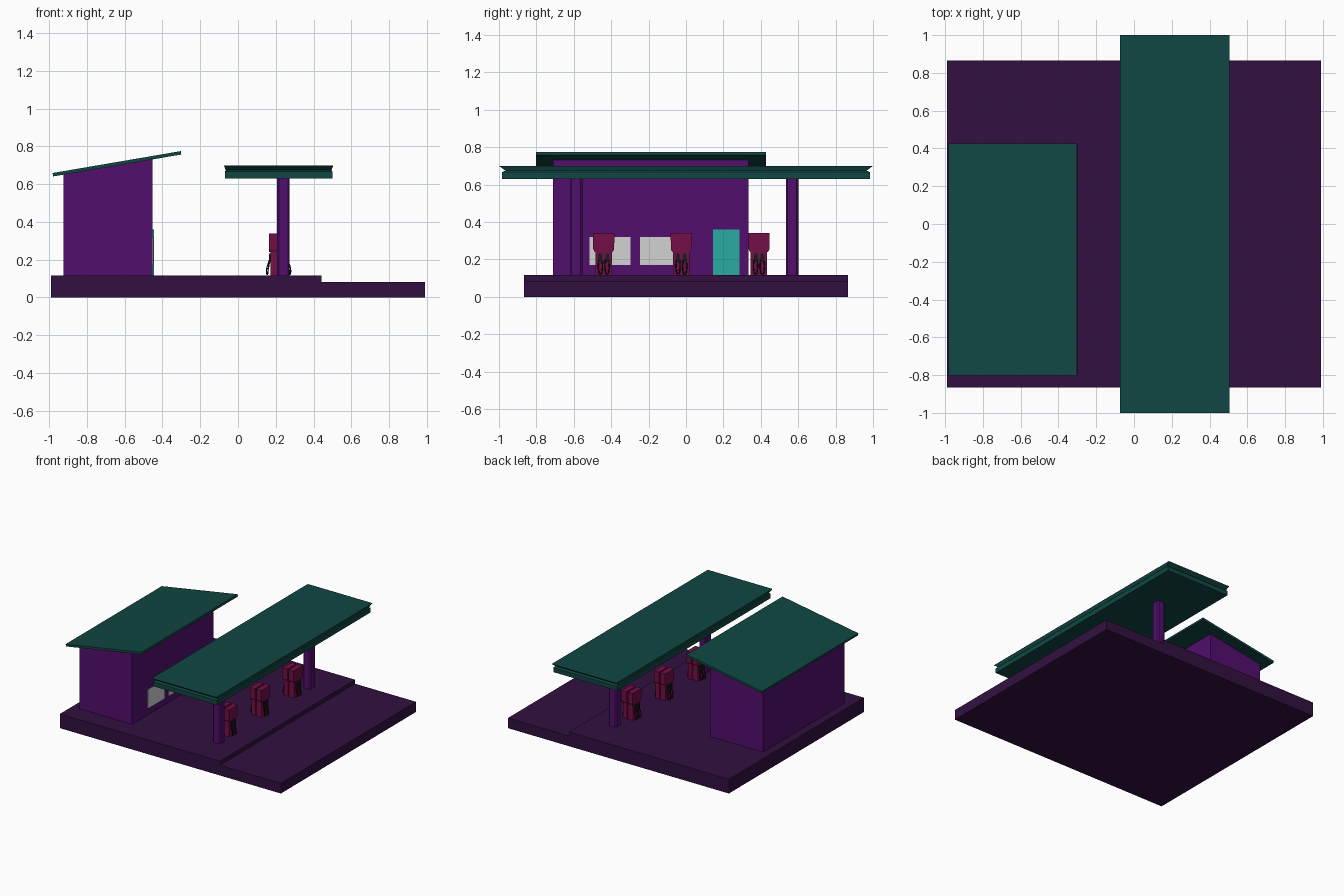
import bpy, bmesh

if "Cube" in bpy.data.objects:
    bpy.data.objects.remove(bpy.data.objects["Cube"])

def mat(name, r, g, b):
    m = bpy.data.materials.new(name)
    m.diffuse_color = (r, g, b, 1)
    m.use_nodes = True
    m.node_tree.nodes["Principled BSDF"].inputs["Base Color"].default_value = m.diffuse_color
    return m

BASE = mat("dark_plum", 0.032, 0.005, 0.051)
WALL = mat("purple", 0.085, 0.0044, 0.155)
ROOF = mat("dark_teal", 0.0052, 0.063, 0.055)
GLASS = mat("light_grey", 0.65, 0.65, 0.65)
DOOR = mat("bright_teal", 0.021, 0.41, 0.36)
PUMP = mat("crimson", 0.175, 0.0044, 0.063)
HOSE = mat("near_black", 0.006, 0.012, 0.011)

def finish(name, bm, material):
    bmesh.ops.recalc_face_normals(bm, faces=bm.faces)
    me = bpy.data.meshes.new(name)
    bm.to_mesh(me)
    bm.free()
    me.materials.append(material)
    ob = bpy.data.objects.new(name, me)
    bpy.context.collection.objects.link(ob)
    return ob

def loft(name, rings, material):
    """Closed solid through rings of equal point count."""
    bm = bmesh.new()
    vs = [[bm.verts.new(p) for p in r] for r in rings]
    n = len(vs[0])
    for a, b in zip(vs, vs[1:]):
        for i in range(n):
            bm.faces.new((a[i], a[(i + 1) % n], b[(i + 1) % n], b[i]))
    bm.faces.new(vs[0][::-1])
    bm.faces.new(vs[-1])
    return finish(name, bm, material)

def rect(x0, x1, y0, y1, z):
    return [(x0, y0, z), (x1, y0, z), (x1, y1, z), (x0, y1, z)]

def box(name, x0, x1, y0, y1, z0, z1, material):
    return loft(name, [rect(x0, x1, y0, y1, z0), rect(x0, x1, y0, y1, z1)], material)

def extrude_y(name, profile, y0, y1, material):
    return loft(name, [[(x, y, z) for x, z in profile] for y in (y0, y1)], material)

# Ground slab with a step down to the road
extrude_y("forecourt", [(-0.99, 0), (0.99, 0), (0.99, 0.082), (0.443, 0.082),
                        (0.443, 0.115), (-0.99, 0.115)], -0.865, 0.865, BASE)

# Shop with a sloping roof
extrude_y("shop_walls", [(-0.925, 0.11), (-0.452, 0.11), (-0.452, 0.735), (-0.925, 0.655)],
          -0.71, 0.335, WALL)
extrude_y("shop_roof", [(-0.979, 0.641), (-0.300, 0.757), (-0.303, 0.775), (-0.982, 0.659)],
          -0.803, 0.427, ROOF)
for i, y in enumerate((-0.515, -0.245)):
    box(f"window_{i + 1}", -0.455, -0.448, y, y + 0.217, 0.17, 0.32, GLASS)
box("shop_door", -0.454, -0.446, 0.145, 0.285, 0.115, 0.36, DOOR)

# Canopy: a band with a groove and a flared top
CX = 0.215
loft("canopy", [rect(CX - 0.29 * s, CX + 0.29 * s, -s, s, z)
                for s, z in ((0.983, 0.63), (0.983, 0.667), (0.965, 0.674), (1.0, 0.70))], ROOF)

# Canopy columns with chamfered corners
for i, y in enumerate((-0.587, 0.568)):
    a, b = 0.034, 0.024
    oct_pts = [(-b, -a), (b, -a), (a, -b), (a, b), (b, a), (-b, a), (-a, b), (-a, -b)]
    loft(f"column_{i + 1}", [[(0.24 + u, y + v, z) for u, v in oct_pts]
                             for z in (0.11, 0.632)], WALL)

def hose(name, points):
    cu = bpy.data.curves.new(name, "CURVE")
    cu.dimensions = "3D"
    cu.bevel_depth = 0.0035
    cu.bevel_resolution = 1
    cu.resolution_u = 4
    cu.use_fill_caps = True
    sp = cu.splines.new("BEZIER")
    sp.bezier_points.add(len(points) - 1)
    for bp, p in zip(sp.bezier_points, points):
        bp.co = p
        bp.handle_left_type = bp.handle_right_type = "AUTO"
    cu.materials.append(HOSE)
    bpy.context.collection.objects.link(bpy.data.objects.new(name, cu))

# Fuel pumps: core, two-sided cabinets, heads, nozzles and hoses
for i, y in enumerate((-0.44, -0.025, 0.39)):
    p = f"pump_{i + 1}"
    box(p + "_core", CX - 0.02, CX + 0.02, y - 0.036, y + 0.036, 0.11, 0.33, PUMP)
    for side, s in (("right", 1), ("left", -1)):
        def X(d):
            return CX + s * d
        box(f"{p}_{side}_cabinet", X(0.008), X(0.044), y - 0.044, y + 0.044, 0.11, 0.25, PUMP)
        loft(f"{p}_{side}_head", [rect(X(0.006), X(0.05), y - w, y + w, z)
                                  for w, z in ((0.048, 0.24), (0.056, 0.255), (0.057, 0.34))], PUMP)
        for j, t in enumerate((-0.018, 0.018)):
            c = y + t
            box(f"{p}_{side}_nozzle_{j + 1}", X(0.042), X(0.052), c - 0.009, c + 0.009,
                0.185, 0.232, HOSE)
            hose(f"{p}_{side}_hose_{j + 1}",
                 [(X(0.048), c - 0.009, 0.20), (X(0.064), c - 0.010, 0.145),
                  (X(0.060), c, 0.121), (X(0.056), c + 0.010, 0.145),
                  (X(0.046), c + 0.009, 0.20)])
